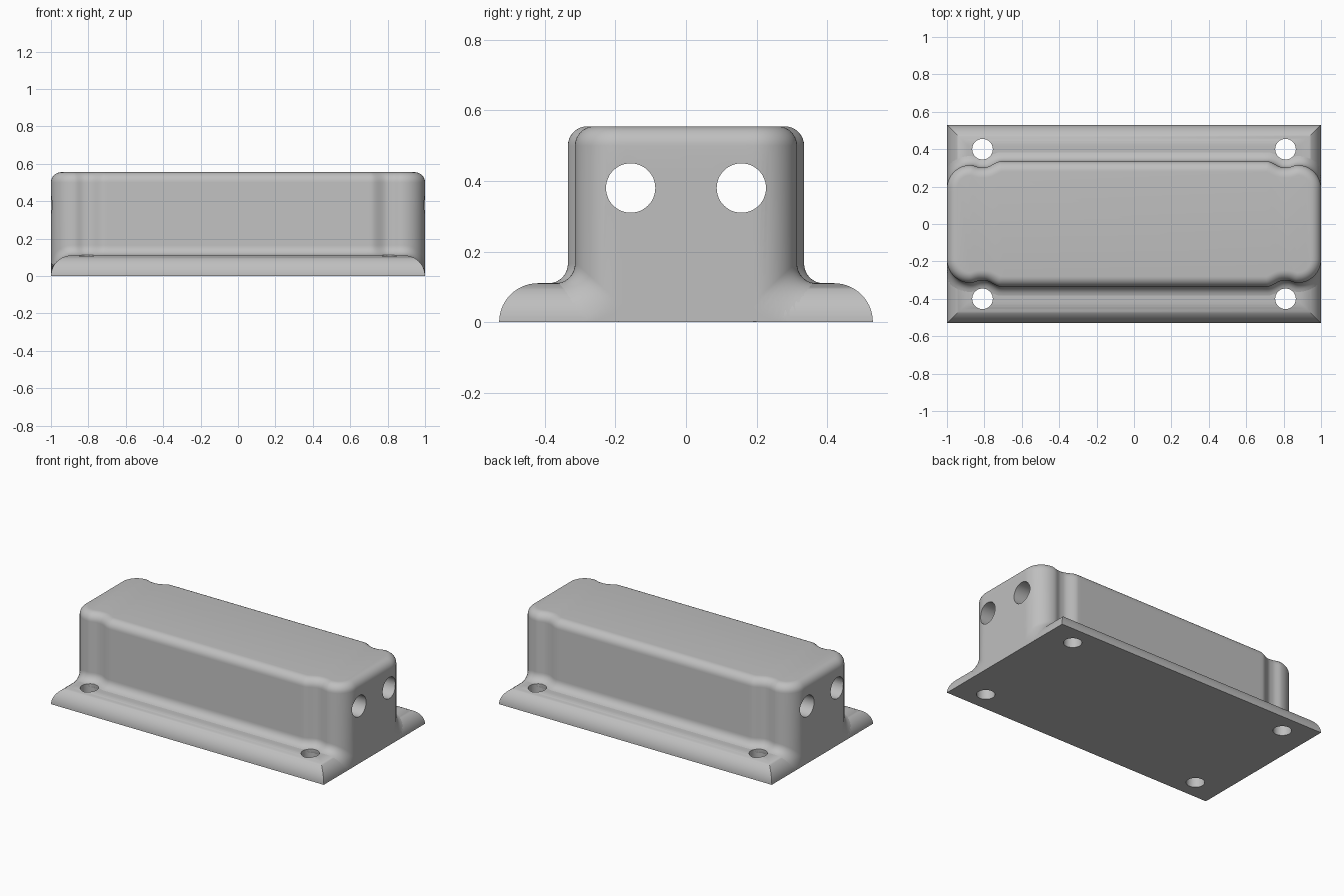
import bpy
import bmesh
from math import sin, cos, pi, sqrt

if "Cube" in bpy.data.objects:
    bpy.data.objects.remove(bpy.data.objects["Cube"])

HALF_X, HALF_Y = 1.0, 0.53      # flange footprint
ROUND = 0.11                    # flange height and edge radius
FILLET = 0.055                  # blend between housing and flange
TOP, TOP_R = 0.555, 0.055       # housing height and top edge radius
CORNER = 0.125                  # housing corner radius in plan
END_Y, SIDE_Y, DENT_Y = 0.315, 0.335, 0.302

grey = bpy.data.materials.new("plain grey")
grey.use_nodes = True
colour = (0.52, 0.52, 0.52, 1)
grey.diffuse_color = colour
grey.node_tree.nodes["Principled BSDF"].inputs["Base Color"].default_value = colour


def loft(name, rings):
    """Closed solid through a stack of matching rings."""
    bm = bmesh.new()
    loops = [[bm.verts.new(p) for p in ring] for ring in rings]
    n = len(loops[0])
    for a, b in zip(loops, loops[1:]):
        for i in range(n):
            j = (i + 1) % n
            bm.faces.new((a[i], a[j], b[j], b[i]))
    bm.faces.new(loops[0][::-1])
    bm.faces.new(loops[-1])
    bmesh.ops.remove_doubles(bm, verts=bm.verts[:], dist=0.00001)
    bmesh.ops.recalc_face_normals(bm, faces=bm.faces[:])
    mesh = bpy.data.meshes.new(name)
    bm.to_mesh(mesh)
    bm.free()
    obj = bpy.data.objects.new(name, mesh)
    bpy.context.collection.objects.link(obj)
    mesh.materials.append(grey)
    return obj


def flange_height(x, y):
    e = max(0, min(HALF_X - abs(x), HALF_Y - abs(y), ROUND))
    return sqrt(max(0, ROUND ** 2 - (ROUND - e) ** 2))


def ease(a, b, t):
    return a + (b - a) * t * t * (3 - 2 * t)


def housing_outline():
    """Plan outline with a shallow dent beside each screw hole."""
    q = [(HALF_X, END_Y - CORNER - 0.02)]
    for i in range(17):
        a = pi / 2 * i / 16
        q.append((HALF_X - CORNER + CORNER * cos(a), END_Y - CORNER + CORNER * sin(a)))
    for i in range(1, 7):
        q.append((0.875 - 0.055 * i / 6, ease(END_Y, DENT_Y, i / 6)))
    for i in range(11):
        q.append((0.8 - 0.09 * i / 10, ease(DENT_Y, SIDE_Y, i / 10)))
    q.append((0.69, SIDE_Y))
    half = q + [(-x, y) for x, y in reversed(q)]
    return half + [(-x, -y) for x, y in half]


outline = housing_outline()


def offset_outline(d):
    pts = []
    n = len(outline)
    for i, (x, y) in enumerate(outline):
        (ax, ay), (bx, by) = outline[i - 1], outline[(i + 1) % n]
        length = sqrt((bx - ax) ** 2 + (by - ay) ** 2)
        px, py = x + d * (by - ay) / length, y - d * (bx - ax) / length
        pts.append((max(-HALF_X, min(HALF_X, px)), py))
    return pts


# Housing: fillet skirt, walls and rounded top edge
rings = [[(x, y, 0.0005) for x, y in outline]]
for i in range(9):
    a = pi / 2 * i / 8
    d, rise = FILLET * (1 - sin(a)), FILLET * (1 - cos(a))
    sink = 0.002 if i == 0 else 0
    rings.append([(x, y, max(0.001, flange_height(x, y) + rise - sink))
                  for x, y in offset_outline(d)])
for i in range(9):
    a = pi / 2 * i / 8
    rings.append([(x, y, TOP - TOP_R + TOP_R * sin(a))
                  for x, y in offset_outline(-TOP_R * (1 - cos(a)))])
housing = loft("housing", rings)

# Mounting flange with quarter-round edges
rings = []
for i in range(15):
    a = pi / 2 * i / 14
    e = ROUND * (1 - cos(a))
    x, y = HALF_X - e, HALF_Y - e
    rings.append([(sx, sy, ROUND * sin(a)) for sx, sy in ((x, y), (-x, y), (-x, -y), (x, -y))])
flange = loft("mounting_flange", rings)


def cut_hole(target, radius, depth, location, rotation=(0, 0, 0)):
    bpy.ops.mesh.primitive_cylinder_add(vertices=48, radius=radius, depth=depth,
                                        location=location, rotation=rotation)
    cutter = bpy.context.object
    cutter.data.materials.append(grey)
    cutter.hide_render = True
    bpy.context.view_layer.objects.active = target
    mod = target.modifiers.new("hole", 'BOOLEAN')
    mod.operation, mod.solver, mod.object = 'DIFFERENCE', 'EXACT', cutter
    bpy.ops.object.modifier_apply(modifier=mod.name)
    bpy.data.objects.remove(cutter)


# Screw holes through the flange, and bores along the housing
for sx in (-1, 1):
    for sy in (-1, 1):
        for part in (flange, housing):
            cut_hole(part, 0.055, 0.5, (sx * 0.81, sy * 0.4, 0.1))
for y in (-0.157, 0.157):
    cut_hole(housing, 0.07, 2.4, (0, y, 0.38), (0, pi / 2, 0))

for part in (housing, flange):
    bpy.ops.object.select_all(action='DESELECT')
    part.select_set(True)
    bpy.context.view_layer.objects.active = part
    bpy.ops.object.shade_smooth_by_angle(angle=pi / 5)
